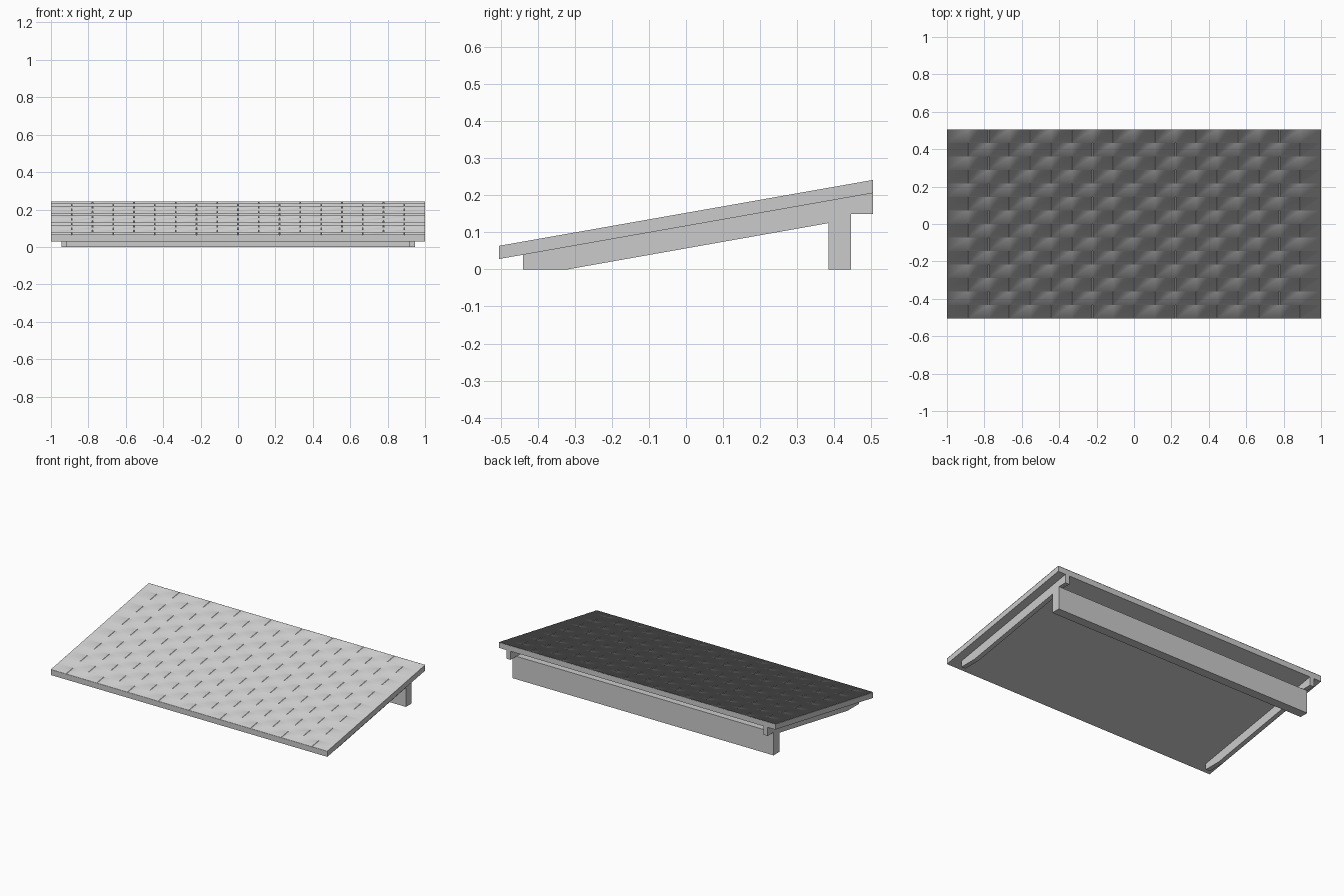
import bpy

if "Cube" in bpy.data.objects:
    bpy.data.objects.remove(bpy.data.objects["Cube"], do_unlink=True)

# One grey for everything
grey = bpy.data.materials.new("plain grey")
grey.use_nodes = True
color = (0.6, 0.6, 0.6, 1)
grey.diffuse_color = color
grey.node_tree.nodes["Principled BSDF"].inputs["Base Color"].default_value = color

HALF_X, HALF_Y = 1.0, 0.505
SLOPE = 0.178 / 1.01


def bottom(y):
    """Height of the underside of the roof deck."""
    return 0.028 + (y + HALF_Y) * SLOPE


def deck(y):
    """Height of the top of the roof deck."""
    return bottom(y) + 0.0355


def make_object(name, verts, faces):
    mesh = bpy.data.meshes.new(name)
    mesh.from_pydata(verts, [], faces)
    mesh.materials.append(grey)
    obj = bpy.data.objects.new(name, mesh)
    bpy.context.collection.objects.link(obj)
    return obj


def extrude_x(name, profile, x0, x1):
    """Extrude a side profile (y, z) from x0 to x1."""
    n = len(profile)
    verts = [(x, y, z) for x in (x0, x1) for y, z in profile]
    faces = [list(reversed(range(n))), list(range(n, 2 * n))]
    for i in range(n):
        j = (i + 1) % n
        faces.append([i, j, n + j, n + i])
    return make_object(name, verts, faces)


# Sloping deck with plumb-cut ends
extrude_x("roof_deck", [(-HALF_Y, bottom(-HALF_Y)), (HALF_Y, bottom(HALF_Y)),
                        (HALF_Y, deck(HALF_Y)), (-HALF_Y, deck(-HALF_Y))],
          -HALF_X, HALF_X)

# Shingle courses: one soft stepped sheet with a low riser at each course
ROWS, COLUMNS, GAP, LIFT, RISER = 14, 9, 0.004, 0.001, 0.0015
steps = []
for row in range(ROWS + 1):
    y = -HALF_Y + row * 2 * HALF_Y / ROWS
    steps += [(y, deck(y) + LIFT), (y, deck(y) + LIFT + RISER)]

# Staggered joints: narrow slots left open down to the deck
xs = [-HALF_X]
for k in range(1, 2 * COLUMNS):
    joint = -HALF_X + k * HALF_X / COLUMNS
    xs += [joint - GAP / 2, joint + GAP / 2]
xs.append(HALF_X)

sheet_verts = [(x, y, z) for y, z in steps for x in xs]
sheet_faces = []
for s in range(len(steps) - 1):
    for c in range(len(xs) - 1):
        is_slot = c % 2 == 1 and ((c + 1) // 2 + s // 2) % 2 == 1
        if not is_slot:
            a = s * len(xs) + c
            sheet_faces.append([a, a + 1, a + 1 + len(xs), a + len(xs)])
shingles = make_object("shingles", sheet_verts, sheet_faces)
shingles.data.shade_smooth()

# Notched rafters under both ends
rafter = [(-0.44, 0), (-0.32, 0), (0.385, 0.125), (0.385, 0.15),
          (HALF_Y, 0.15), (HALF_Y, bottom(HALF_Y)), (-0.44, bottom(-0.44))]
for side, x0 in (("left", 0.915), ("right", -0.945)):
    extrude_x(side + "_rafter", rafter, x0, x0 + 0.03)

# Wall beam carrying the high side
extrude_x("back_beam", [(0.385, 0), (0.445, 0), (0.445, 0.15), (0.385, 0.15)],
          -0.945, 0.945)
